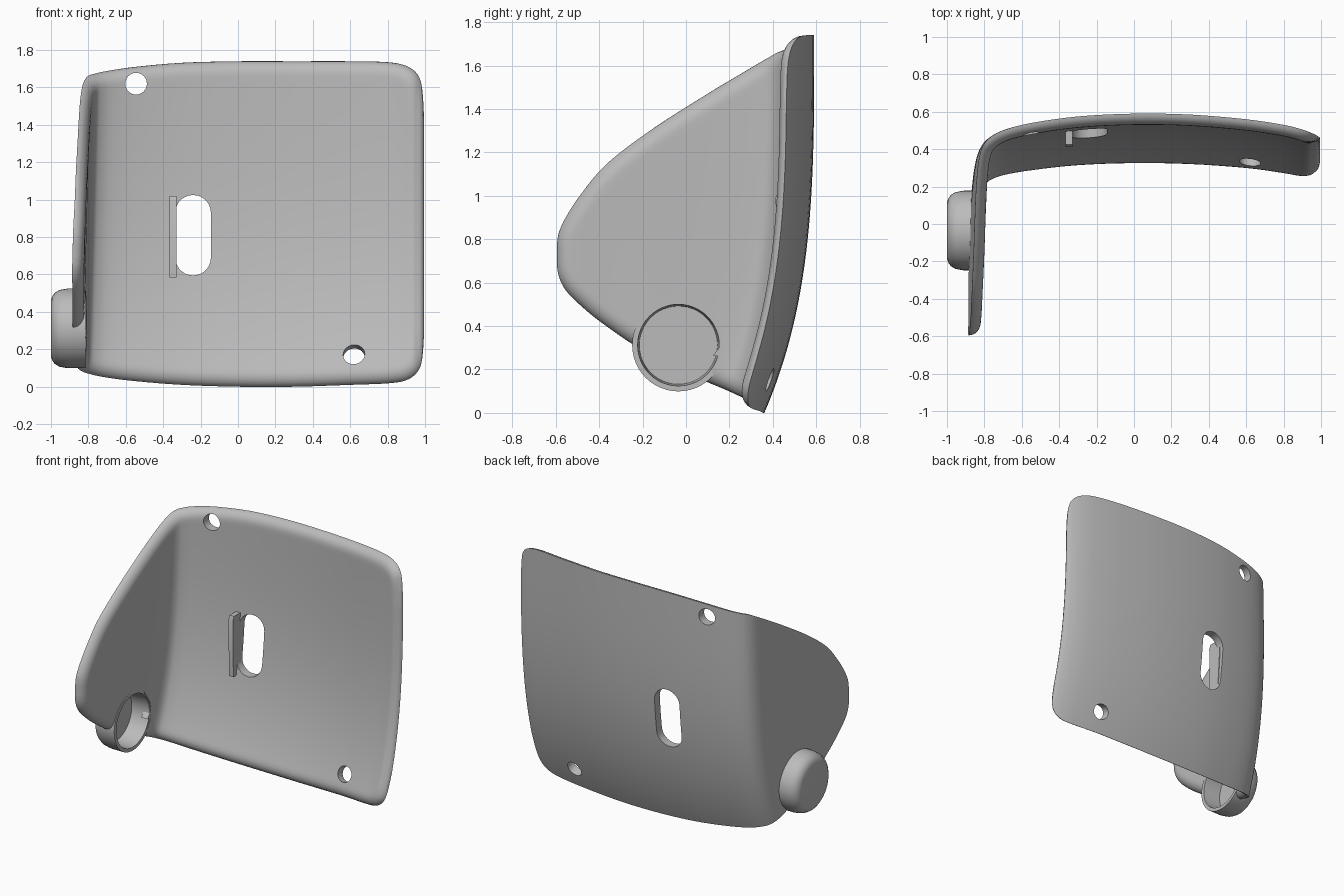
import bpy, bmesh, math
from mathutils import Vector, Matrix
from mathutils.kdtree import KDTree

if "Cube" in bpy.data.objects:
    bpy.data.objects.remove(bpy.data.objects["Cube"])

grey = bpy.data.materials.new("plain_grey")
grey.use_nodes = True
GREY = (0.5, 0.5, 0.5, 1)
grey.diffuse_color = GREY
grey.node_tree.nodes["Principled BSDF"].inputs["Base Color"].default_value = GREY


def make_object(name, bm, angle=35):
    bmesh.ops.recalc_face_normals(bm, faces=bm.faces[:])
    mesh = bpy.data.meshes.new(name)
    bm.to_mesh(mesh)
    bm.free()
    obj = bpy.data.objects.new(name, mesh)
    bpy.context.collection.objects.link(obj)
    mesh.materials.append(grey)
    smooth(obj, angle)
    return obj


def smooth(obj, angle=35):
    bpy.ops.object.select_all(action='DESELECT')
    obj.select_set(True)
    bpy.context.view_layer.objects.active = obj
    bpy.ops.object.shade_smooth_by_angle(angle=math.radians(angle))


def prism(name, outline, depth):
    """Extrude a closed 3D outline along a vector."""
    bm = bmesh.new()
    face = bm.faces.new([bm.verts.new(p) for p in outline])
    out = bmesh.ops.extrude_face_region(bm, geom=[face])
    bmesh.ops.translate(bm, vec=depth,
                        verts=[g for g in out["geom"] if isinstance(g, bmesh.types.BMVert)])
    return make_object(name, bm)


def arc(cx, cz, r, start, end, n):
    steps = [math.radians(start + (end - start) * i / n) for i in range(n + 1)]
    return [(cx + r * math.cos(a), cz + r * math.sin(a)) for a in steps]


def spline(table, sub):
    """Smooth interpolation through rows of numbers."""
    rows = [Vector(r) for r in table]
    out = []
    for i in range(len(rows) - 1):
        a, b, c, d = rows[max(i - 1, 0)], rows[i], rows[i + 1], rows[min(i + 2, len(rows) - 1)]
        for k in range(sub):
            t = k / sub
            out.append(b + (c - a) * (t / 2) + (a * 2 - b * 5 + c * 4 - d) * (t * t / 2)
                       + (b * 3 - a - c * 3 + d) * (t ** 3 / 2))
    return out + [rows[-1]]


# Curved shell: plan line from the wing tip to the far edge, as x, y, low z, high z
PLAN = [
    (-.885, -.595, .69, .77), (-.885, -.585, .63, .83), (-.883, -.55, .565, .905),
    (-.88, -.48, .5, 1.01), (-.878, -.36, .415, 1.15), (-.873, -.15, .3, 1.31),
    (-.868, .1, .21, 1.47), (-.862, .25, .15, 1.56), (-.85, .36, .11, 1.625),
    (-.825, .425, .085, 1.66), (-.78, .468, .068, 1.675), (-.7, .505, .05, 1.69),
    (-.55, .54, .03, 1.71), (-.3, .575, .01, 1.732), (0, .59, 0, 1.74),
    (.3, .585, 0, 1.74), (.6, .56, .01, 1.74), (.8, .53, .018, 1.735),
    (.9, .505, .035, 1.715), (.96, .482, .08, 1.67), (.985, .468, .15, 1.59),
    (.995, .463, .29, 1.43)]
ROWS, THICK, ROUND = 44, .06, .07


def bow(z):
    return -.23 * max(0, 1 - z / 1.74) ** 3.3


def clamp(v):
    return min(1, max(0, v))


def build_shell():
    bm = bmesh.new()
    grid = []
    for x, y, low, high in spline(PLAN, 4):
        column = []
        for j in range(ROWS + 1):
            z = low + (high - low) * (1 - math.cos(math.pi * j / ROWS)) / 2
            lean = .025 * (z - .7) * clamp((-.55 - x) / .3)
            column.append(bm.verts.new((x + lean, y + bow(z) * clamp((y + .6) / .8), z)))
        grid.append(column)
    cols = len(grid)
    for i in range(cols - 1):
        for j in range(ROWS):
            bm.faces.new((grid[i][j], grid[i + 1][j], grid[i + 1][j + 1], grid[i][j + 1]))
    bm.normal_update()

    # Densely sampled rim, used to round the inner edge
    rim_edges = [e for e in bm.edges if e.is_boundary]
    samples = [e.verts[0].co.lerp(e.verts[1].co, k / 10) for e in rim_edges for k in range(10)]
    tree = KDTree(len(samples))
    for i, p in enumerate(samples):
        tree.insert(p, i)
    tree.balance()

    # Inner skin meets the outer skin along the rim
    inner = {}
    for v in list(bm.verts):
        if v.is_boundary:
            inner[v] = v
            continue
        n = v.normal if v.normal.dot(Vector((1, -1, 0))) > 0 else -v.normal
        d = clamp(tree.find(v.co)[2] / ROUND)
        inner[v] = bm.verts.new(v.co + n * THICK * math.sqrt(1 - (1 - d) ** 2))
    for f in list(bm.faces):
        mapped = [inner[v] for v in reversed(f.verts)]
        if set(mapped) != set(f.verts):
            bm.faces.new(mapped)
    return make_object("curved_shell", bm, 50)


def cut(target, cutter):
    cutter.hide_render = True
    mod = target.modifiers.new("cut", 'BOOLEAN')
    mod.operation, mod.solver, mod.object = 'DIFFERENCE', 'EXACT', cutter
    bpy.ops.object.select_all(action='DESELECT')
    target.select_set(True)
    bpy.context.view_layer.objects.active = target
    bpy.ops.object.modifier_apply(modifier=mod.name)
    bpy.data.objects.remove(cutter)


shell = build_shell()

# Slot, two round holes and the cup opening
CUP_Y, CUP_Z = -.035, .312
slot = arc(-.24, .93, .095, 0, 180, 14) + arc(-.24, .69, .095, 180, 360, 14)
hole = arc(-.545, 1.62, .058, 0, 345, 23)
low_hole = arc(.62, .165, .058, 0, 345, 23)
opening = arc(CUP_Y, CUP_Z, .2, 0, 352.5, 47)
cut(shell, prism("slot_cutter", [(x, .2, z) for x, z in slot], (0, .6, 0)))
cut(shell, prism("hole_cutter", [(x, .2, z) for x, z in hole], (0, .6, 0)))
cut(shell, prism("low_hole_cutter", [(x, .15, z + .07) for x, z in low_hole], (0, .5, -.174)))
cut(shell, prism("opening_cutter", [(-1.1, y, z) for y, z in opening], (.5, 0, 0)))
smooth(shell, 40)

# Rib beside the slot
rib = [(.5, .585), (.418, .585), (.413, .99), (.425, 1.02), (.53, 1.02)]
prism("slot_rib", [(-.365, y, z) for y, z in rib], (.035, 0, 0))

# Hollow round cup on the wing, lathed about the x axis
profile = [(-1, 0), (-1, .15), (-.994, .17), (-.98, .19), (-.955, .205), (-.91, .213),
           (-.815, .213), (-.815, .188), (-.95, .18), (-.95, 0)]
bm = bmesh.new()
verts = [bm.verts.new((x, CUP_Y, CUP_Z + r)) for x, r in profile]
edges = [bm.edges.new(pair) for pair in zip(verts, verts[1:])]
bmesh.ops.spin(bm, geom=verts + edges, cent=(0, CUP_Y, CUP_Z), axis=(1, 0, 0),
               angle=math.tau, steps=48)
bmesh.ops.remove_doubles(bm, verts=bm.verts[:], dist=.0005)
make_object("round_cup", bm, 30)

# Pointed tab on the cup lip
tab = [(.08, .485), (.12, .475), (.215, .395), (.222, .375), (.16, .26), (.125, .265),
       (.16, .31), (.145, .39)]
prism("cup_tab", [(-.86, y, z) for y, z in tab], (.05, 0, 0))
